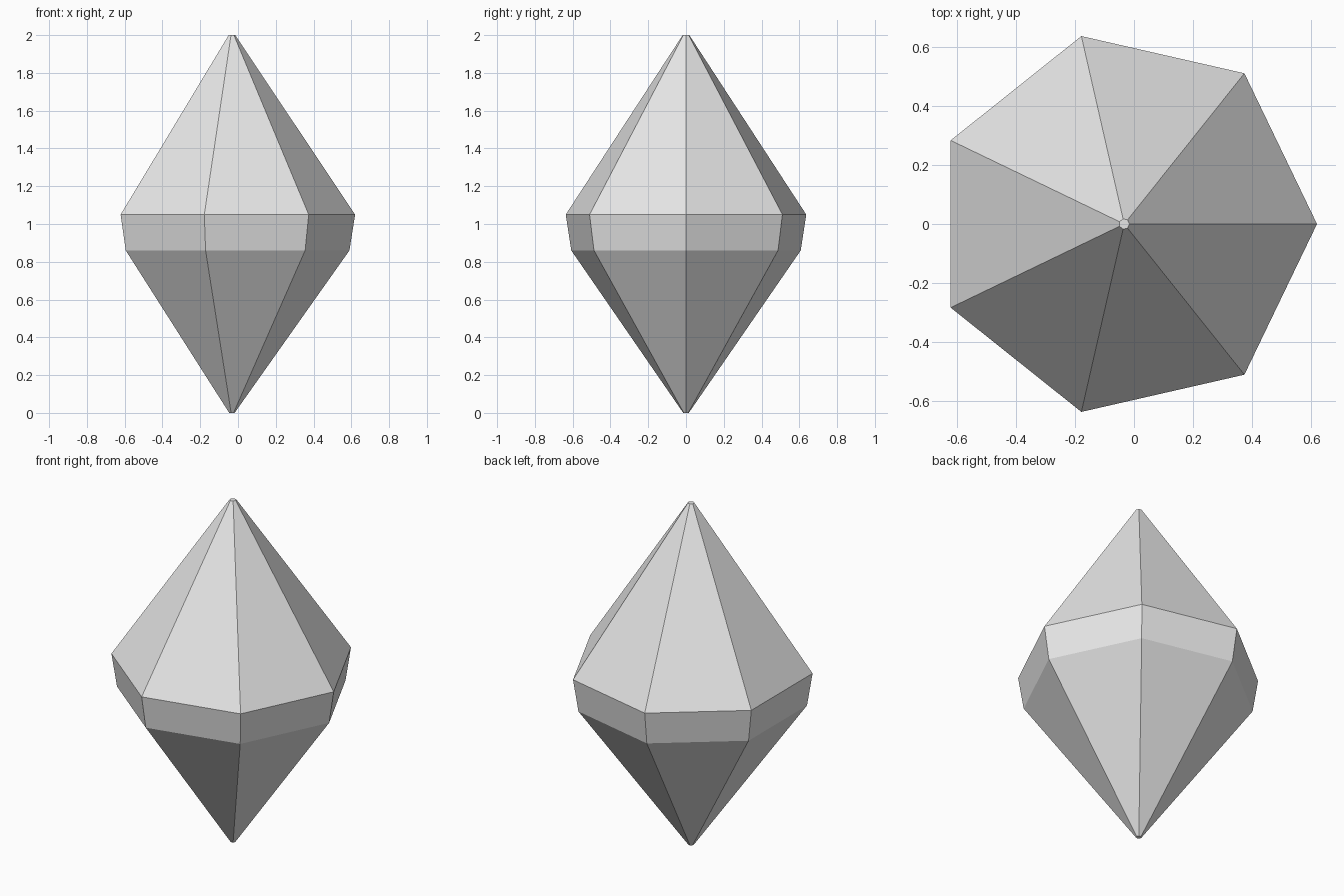
import bpy, bmesh
from math import cos, sin, tau

cube = bpy.data.objects.get("Cube")
if cube:
    bpy.data.objects.remove(cube, do_unlink=True)

SIDES = 7
CENTRE_X = -0.033
# (radius, height) of each ring, from the bottom tip to the top tip
PROFILE = [(0.015, 0), (0.623, 0.86), (0.653, 1.05), (0.018, 2)]

grey = bpy.data.materials.new("light grey")
grey.use_nodes = True
colour = (0.8, 0.8, 0.8, 1)
grey.diffuse_color = colour
grey.node_tree.nodes["Principled BSDF"].inputs["Base Color"].default_value = colour

# Faceted crystal: stacked seven-sided rings joined by flat facets
bm = bmesh.new()
rings = [[bm.verts.new((CENTRE_X + r * cos(tau * i / SIDES),
                        r * sin(tau * i / SIDES), z)) for i in range(SIDES)]
         for r, z in PROFILE]
for low, high in zip(rings, rings[1:]):
    for i in range(SIDES):
        j = (i + 1) % SIDES
        bm.faces.new((low[i], low[j], high[j], high[i]))

# Tiny flat caps on both tips
bm.faces.new(rings[0][::-1])
bm.faces.new(rings[-1])

mesh = bpy.data.meshes.new("crystal")
bm.to_mesh(mesh)
bm.free()
mesh.materials.append(grey)
crystal = bpy.data.objects.new("crystal", mesh)
bpy.context.collection.objects.link(crystal)
